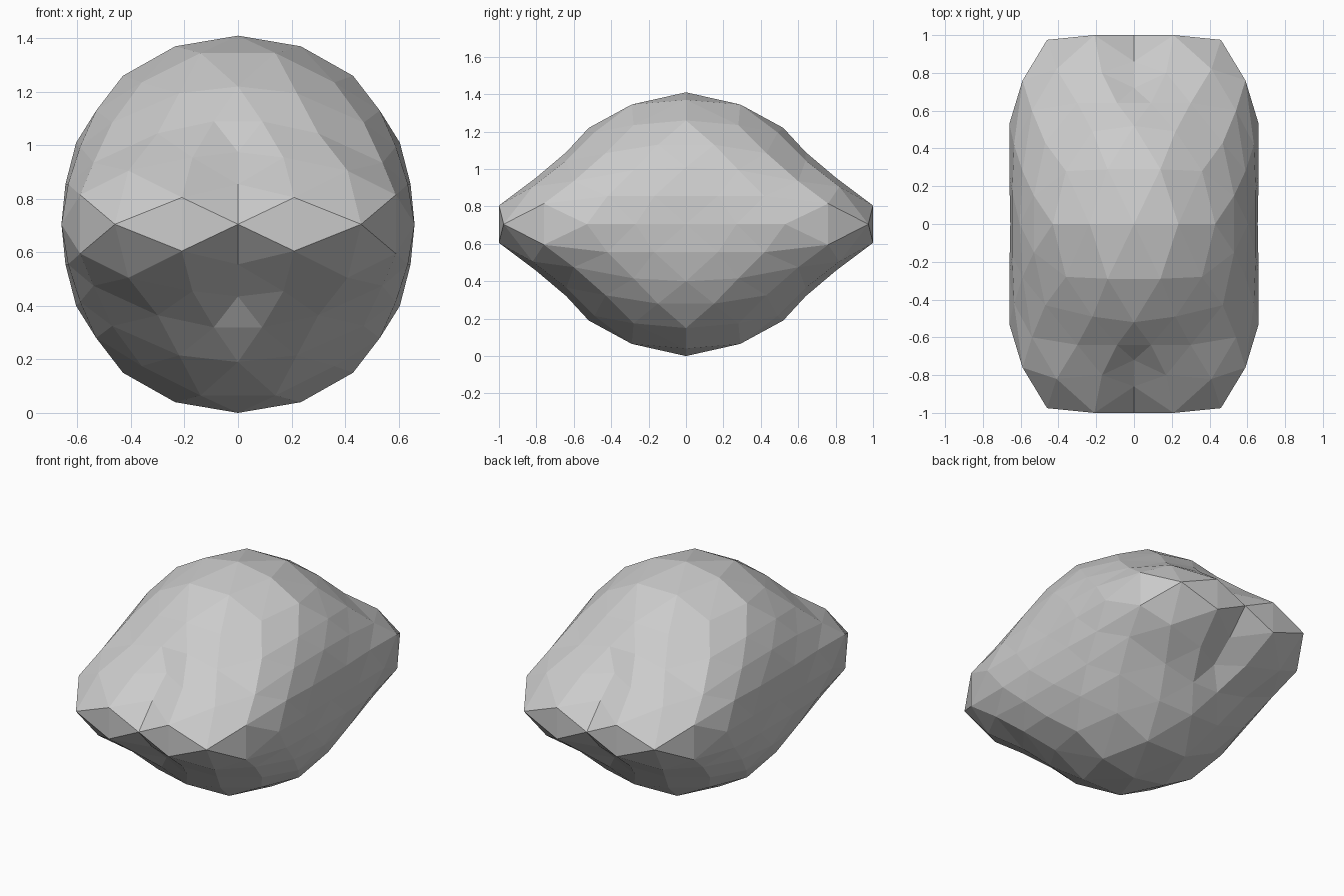
import bpy, bmesh
from mathutils import Vector
from itertools import product

if "Cube" in bpy.data.objects:
    bpy.data.objects.remove(bpy.data.objects["Cube"])

MID = 0.705                      # height of the horizontal mirror plane

# One eighth of a geodesic sphere: each direction is used three times with its
# axes cycled, and pulled to a measured point (end, crown and flank regions).
octant = [
    ((0, 1, 0),            (0, 1, 0),      (0, 0, .705),     (.655, 0, 0)),
    ((0, .962, .273),      (0, .86, .15),  (.235, 0, .665),  (.66, .27, 0)),
    ((0, .851, .526),      (0, .72, .27),  (.43, 0, .555),   (.66, .53, 0)),
    ((.526, .851, 0),      (.46, .975, 0), (0, .52, .515),   (.605, 0, .305)),
    ((.263, .951, .162),   (.21, 1, .1),   (.14, .29, .64),  (.645, .17, .15)),
    ((.273, .862, .427),   (.17, .80, .25), (.36, .28, .53), (.635, .42, .15)),
    ((.5, .809, .309),     (.41, .82, .2), (.22, .49, .49),  (.59, .28, .29)),
    ((.702, .693, .160),   (.59, .76, .11), (.09, .64, .385), (.53, .15, .425)),
    ((.425, .688, .588),   (.30, .64, .34), (.47, .43, .38), (.54, .60, .23)),
]


def mirrored(p, signs):
    return tuple(c * s if c else 0.0 for c, s in zip(p, signs))


# Mirror to all eight octants
pairs = {}
for (x, y, z), end, crown, flank in octant:
    for d, p in (((x, y, z), end), ((z, x, y), crown), ((y, z, x), flank)):
        for signs in product((1, -1), repeat=3):
            pairs[mirrored(d, signs)] = mirrored(p, signs)

# Facet the directions on a sphere, then pull them to the real surface
bm = bmesh.new()
target = {bm.verts.new(Vector(d).normalized()): Vector(p) for d, p in pairs.items()}
bmesh.ops.convex_hull(bm, input=list(bm.verts))
for v, p in target.items():
    v.co = p + Vector((0, 0, MID))
bmesh.ops.recalc_face_normals(bm, faces=bm.faces)

mesh = bpy.data.meshes.new("faceted_stone")
bm.to_mesh(mesh)
bm.free()
stone = bpy.data.objects.new("faceted_stone", mesh)
bpy.context.collection.objects.link(stone)
